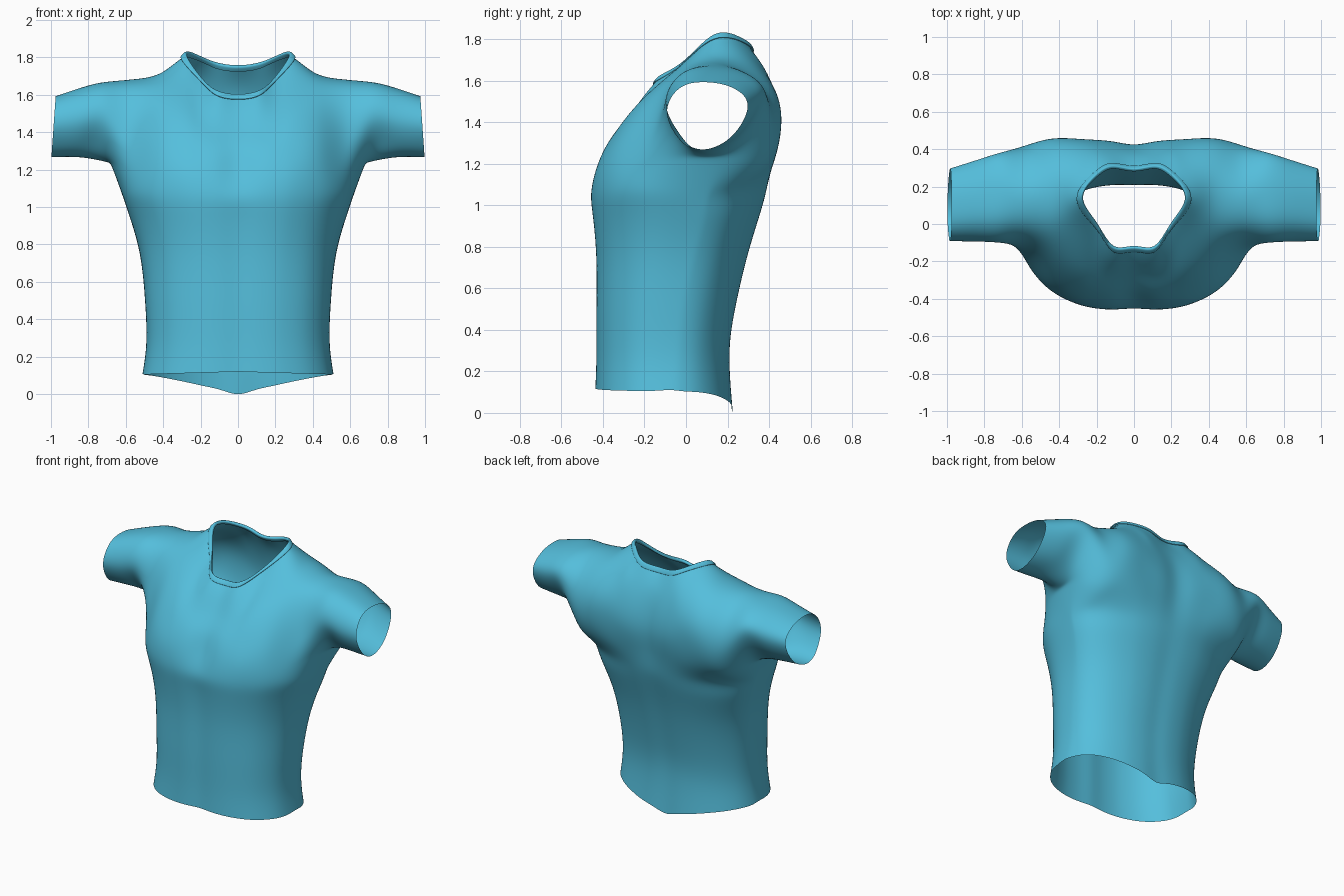
import bpy, bmesh, math
from mathutils import Vector

if "Cube" in bpy.data.objects:
    bpy.data.objects.remove(bpy.data.objects["Cube"])

mat = bpy.data.materials.new("teal_cloth")
mat.diffuse_color = (0.09, 0.52, 0.72, 1)
mat.use_nodes = True
mat.node_tree.nodes["Principled BSDF"].inputs["Base Color"].default_value = mat.diffuse_color


def patch(bm, rows, closed=False):
    """Quad grid through rows of points, plus its mirror image across x = 0."""
    for sx in (1, -1):
        vs = [[bm.verts.new((p[0] * sx, p[1], p[2])) for p in r] for r in rows]
        for a, b in zip(vs, vs[1:]):
            n = len(a)
            for i in range(n if closed else n - 1):
                k = (i + 1) % n
                bm.faces.new((a[i], a[k], b[k], b[i]))


def limit(v):
    """Where the subdivided surface ends up for a cage vertex."""
    if v.is_boundary:
        ends = [e.other_vert(v).co for e in v.link_edges if e.is_boundary]
        return (v.co * 4 + ends[0] + ends[1]) / 6
    n = len(v.link_edges)
    s = v.co * n * n
    for e in v.link_edges:
        s = s + e.other_vert(v).co * 4
    for f in v.link_faces:
        fv = list(f.verts)
        s = s + fv[(fv.index(v) + 2) % 4].co
    return s / (n * (n + 5))


def finish(bm, name):
    """Weld, fit the cage so the smooth surface meets the points, subdivide."""
    bmesh.ops.remove_doubles(bm, verts=bm.verts[:], dist=0.0005)
    bmesh.ops.recalc_face_normals(bm, faces=bm.faces[:])
    goal = [v.co.copy() for v in bm.verts]
    for _ in range(8):
        lim = [limit(v) for v in bm.verts]
        for v, g, l in zip(bm.verts, goal, lim):
            v.co += (g - l) * 0.9
    for f in bm.faces:
        f.smooth = True
    me = bpy.data.meshes.new(name)
    bm.to_mesh(me)
    bm.free()
    ob = bpy.data.objects.new(name, me)
    bpy.context.collection.objects.link(ob)
    me.materials.append(mat)
    m = ob.modifiers.new("smooth", 'SUBSURF')
    m.levels = m.render_levels = 3
    return ob


# Chest and back panels: (y, z) from armpit level up to neckline / shoulder ridge
low_x = [0, .11, .22, .32, .45, .58]
top_x = [0, .11, .20, .28, .42, .57]
front_yz = [
    [(-.40, 1.2), (-.345, 1.32), (-.27, 1.42), (-.195, 1.52), (-.125, 1.595)],
    [(-.42, 1.2), (-.36, 1.32), (-.28, 1.42), (-.20, 1.53), (-.125, 1.615)],
    [(-.42, 1.2), (-.355, 1.33), (-.26, 1.45), (-.13, 1.58), (0, 1.69)],
    [(-.40, 1.2), (-.335, 1.34), (-.22, 1.50), (-.04, 1.66), (.14, 1.815)],
    [(-.33, 1.2), (-.27, 1.35), (-.16, 1.52), (-.03, 1.65), (.12, 1.71)],
    [(-.19, 1.2), (-.15, 1.36), (-.10, 1.51), (-.02, 1.63), (.10, 1.68)]]
back_yz = [
    [(.405, 1.2), (.425, 1.35), (.41, 1.50), (.365, 1.64), (.29, 1.75)],
    [(.415, 1.2), (.44, 1.35), (.425, 1.50), (.375, 1.64), (.305, 1.765)],
    [(.42, 1.2), (.45, 1.37), (.43, 1.53), (.365, 1.68), (.26, 1.80)],
    [(.42, 1.2), (.455, 1.38), (.43, 1.55), (.32, 1.71), (.14, 1.815)],
    [(.405, 1.2), (.455, 1.38), (.42, 1.55), (.29, 1.68), (.12, 1.71)],
    [(.35, 1.2), (.42, 1.38), (.375, 1.55), (.24, 1.66), (.10, 1.68)]]


def panel(yz):
    return [[Vector((a + (b - a) * j / 4, y, z)) for j, (y, z) in enumerate(col)]
            for a, b, col in zip(low_x, top_x, yz)]


front, back = panel(front_yz), panel(back_yz)
underarm = [Vector(p) for p in ((.645, -.06, 1.2), (.67, .09, 1.205), (.65, .24, 1.2))]

bm = bmesh.new()
patch(bm, front)
patch(bm, back)

# Sleeve: armhole ring, then the cuff outline stretched to fit each station
cuff = [(-.05, 1.34), (-.09, 1.43), (-.07, 1.52), (0, 1.58), (.10, 1.592), (.20, 1.575),
        (.28, 1.525), (.293, 1.45), (.245, 1.36), (.17, 1.295), (.08, 1.267), (.005, 1.285)]


def sleeve_ring(x, y0, y1, z0, z1, slant=0):
    return [Vector((x + slant * (1.59 - z), y0 + (y + .09) / .385 * (y1 - y0),
                    z0 + (z - 1.265) / .325 * (z1 - z0))) for y, z in cuff]


armhole = front[5] + back[5][3::-1] + underarm[::-1]
patch(bm, [armhole,
           sleeve_ring(.71, -.10, .38, 1.24, 1.665),
           sleeve_ring(.84, -.092, .34, 1.264, 1.635),
           sleeve_ring(.975, -.09, .295, 1.265, 1.59, .07)], closed=True)

# Torso: rounded cross-sections (z, half width, side y, front y, back y)
levels = [(1.07, .62, .07, -.457, .388), (.95, .58, .05, -.45, .355),
          (.75, .525, 0, -.432, .295), (.5, .497, -.05, -.43, .237),
          (.28, .49, -.07, -.43, .21), (.11, .51, -.08, -.435, .225)]
frac = [0, .18, .36, .53, .74, .91, .985]


def torso_ring(z, w, yc, yf, yb):
    def side(y, p):
        pts = []
        for f in frac:
            depth = (1 - f ** p) ** (1 / p) * (1 - .03 * math.exp(-(f / .2) ** 2))
            zz = z
            if z < .2:  # hem dips at the back
                zz = .12 - .015 * f if y < 0 else .105 - .105 * (1 - f) ** 1.2
            pts.append(Vector((f * w, yc + (y - yc) * depth, zz)))
        return pts
    return side(yf - .008, 2.5) + [Vector((w, yc, z))] + side(yb + .006, 2.2)[::-1]


chest_row = [c[0] for c in front] + underarm + [c[0] for c in back[::-1]]
patch(bm, [chest_row] + [torso_ring(*l) for l in levels])
finish(bm, "shirt_body")

# Collar: narrow folded band following the neckline
rim = [c[4] for c in front[:4]] + [c[4] for c in back[2::-1]]
inward = [c[3] for c in front[:3]] + [front[4][4]] + [c[3] for c in back[2::-1]]
band = []
for i, (p, q) in enumerate(zip(rim, inward)):
    d = (q - p).normalized()
    prev = rim[i - 1] if i else p
    nxt = rim[i + 1] if i < 6 else p
    t = nxt - prev
    if i in (0, 6):
        t = Vector((1, 0, 0))
    n = t.cross(d).normalized()
    if n.z < 0:
        n = -n
    if i in (0, 6):
        n.x = d.x = 0
    band.append([p + d * .03 + n * .002, p + d * .027 + n * .009, p + n * .01,
                 p - d * .006, p - n * .01, p + d * .025 - n * .01])
bm = bmesh.new()
patch(bm, band)
finish(bm, "collar")
